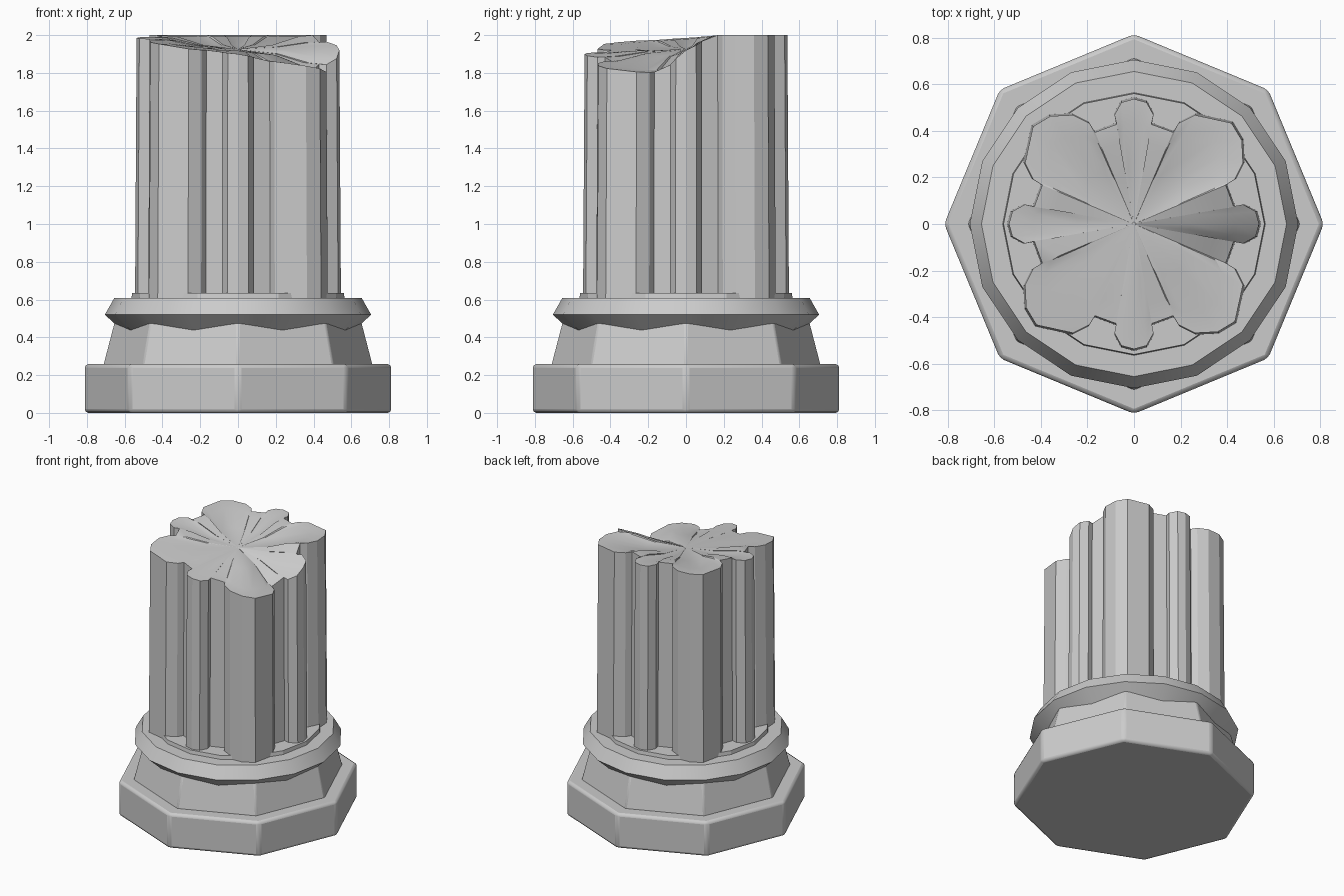
import bpy, bmesh
from math import sin, cos, pi, atan2, degrees

if "Cube" in bpy.data.objects:
    bpy.data.objects.remove(bpy.data.objects["Cube"])


def add_object(name, bm):
    bmesh.ops.recalc_face_normals(bm, faces=bm.faces)
    me = bpy.data.meshes.new(name)
    bm.to_mesh(me)
    bm.free()
    ob = bpy.data.objects.new(name, me)
    bpy.context.collection.objects.link(ob)
    return ob


def bridge(bm, a, b):
    n = len(a)
    for i in range(n):
        bm.faces.new((a[i], a[(i + 1) % n], b[(i + 1) % n], b[i]))


def turned(name, sides, profile, bevel=0.0):
    """Closed n-sided solid from a bottom-to-top (radius, z) profile."""
    bm = bmesh.new()
    rings = [[bm.verts.new((r * cos(2 * pi * i / sides), r * sin(2 * pi * i / sides), z))
              for i in range(sides)] for r, z in profile]
    for a, b in zip(rings, rings[1:]):
        bridge(bm, a, b)
    bm.faces.new(rings[0])
    bm.faces.new(rings[-1])
    ob = add_object(name, bm)
    if bevel:
        mod = ob.modifiers.new("soft_edges", 'BEVEL')
        mod.width = bevel
        mod.segments = 2
    return ob


# Stepped base: octagonal plinth, tapered block, moulding and thin collar
turned("plinth", 8, [(0.815, 0.0), (0.815, 0.258)], 0.02)
turned("tapered_block", 8, [(0.715, 0.25), (0.655, 0.48)], 0.01)
turned("moulding", 16, [(0.59, 0.415), (0.645, 0.465), (0.705, 0.52), (0.655, 0.608)])
turned("collar", 16, [(0.565, 0.60), (0.56, 0.635)])

# Fluted shaft outline: quarter pattern from the +x rib to the +y rib
half = [(0.545, 0.0), (0.53, 0.055), (0.475, 0.085), (0.435, 0.075),
        (0.40, 0.17), (0.44, 0.195), (0.475, 0.265), (0.47, 0.365)]
quarter = half + [(0.425, 0.44)] + [(y, x) for x, y in reversed(half[1:-1])]
outline = []
for k in range(4):
    c, s = (1, 0, -1, 0)[k], (0, 1, 0, -1)[k]
    outline += [(c * x - s * y, s * x + c * y) for x, y in quarter]

# Broken rim height by angle around the shaft
rim = [(0, 1.92), (18, 2.0), (155, 2.0), (180, 1.985), (210, 1.97), (225, 1.955),
       (242, 1.925), (270, 1.90), (300, 1.85), (318, 1.82), (335, 1.80),
       (348, 1.83), (360, 1.92)]


def rim_height(x, y):
    a = degrees(atan2(y, x)) % 360
    for (a0, z0), (a1, z1) in zip(rim, rim[1:]):
        if a <= a1:
            return z0 + (z1 - z0) * (a - a0) / (a1 - a0)


bm = bmesh.new()
bottom = [bm.verts.new((x, y, 0.6)) for x, y in outline]
bm.faces.new(bottom)
last = bottom
# outer rim, then inner rings sinking towards a shallow hollow
for scale, sink in ((0.985, 0.0), (0.8, 0.1), (0.45, 0.7)):
    ring = []
    for x, y in outline:
        z = rim_height(x, y)
        ring.append(bm.verts.new((x * scale, y * scale, z + (1.925 - z) * sink)))
    bridge(bm, last, ring)
    last = ring
centre = bm.verts.new((0, 0, 1.925))
for i in range(len(last)):
    bm.faces.new((last[i], last[(i + 1) % len(last)], centre))
shaft = add_object("broken_shaft", bm)

# Soften only the shallow angles
for ob in list(bpy.context.collection.objects):
    bpy.ops.object.select_all(action='DESELECT')
    ob.select_set(True)
    bpy.context.view_layer.objects.active = ob
    bpy.ops.object.shade_smooth_by_angle(angle=0.35)
